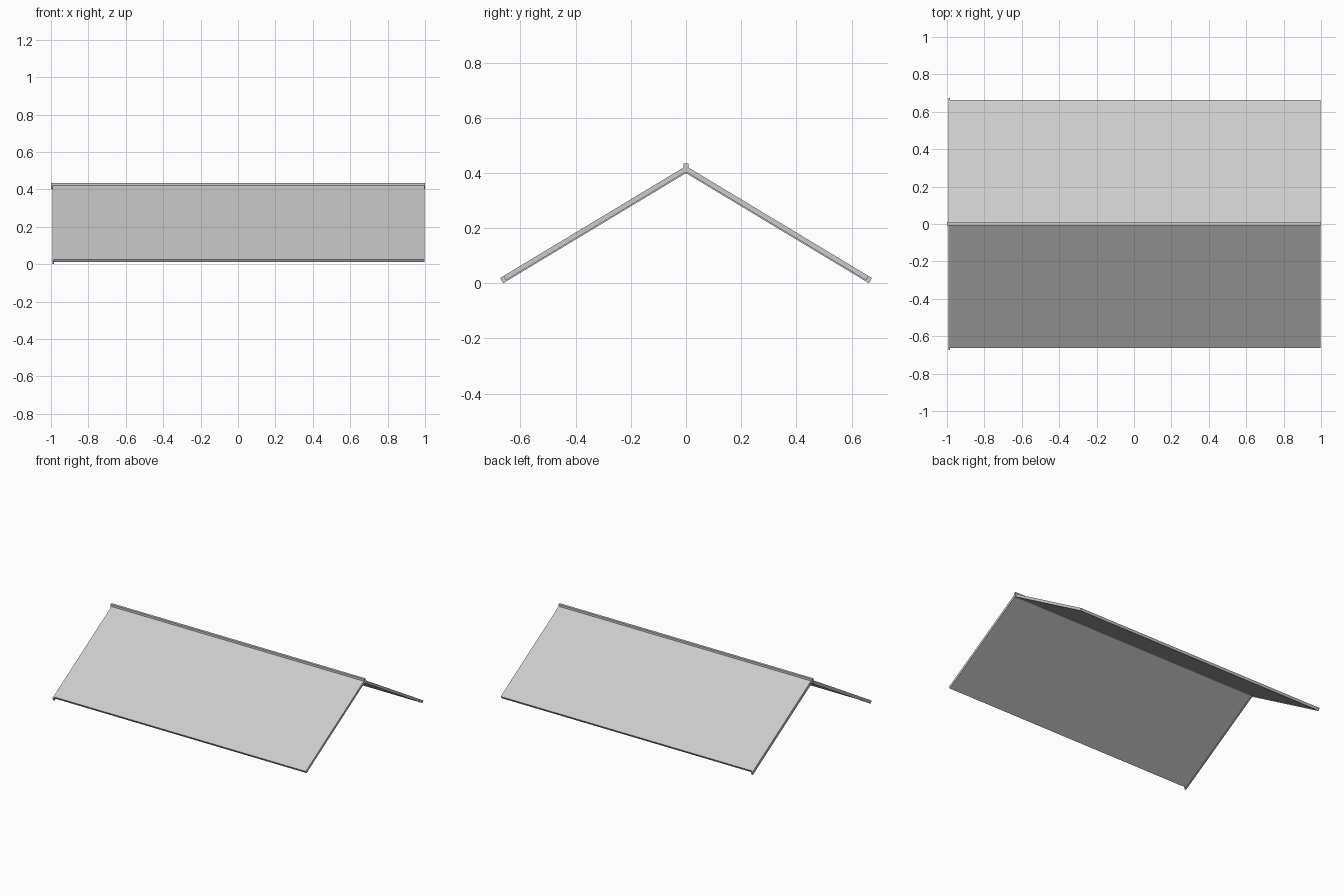
import bpy, bmesh

if "Cube" in bpy.data.objects:
    bpy.data.objects.remove(bpy.data.objects["Cube"])

def prism(name, profile, x0, x1):
    """Extrude a closed (y, z) profile along x."""
    bm = bmesh.new()
    face = bm.faces.new([bm.verts.new((x0, y, z)) for y, z in profile])
    ext = bmesh.ops.extrude_face_region(bm, geom=[face])
    verts = [v for v in ext["geom"] if isinstance(v, bmesh.types.BMVert)]
    bmesh.ops.translate(bm, verts=verts, vec=(x1 - x0, 0, 0))
    bmesh.ops.recalc_face_normals(bm, faces=bm.faces)
    mesh = bpy.data.meshes.new(name)
    bm.to_mesh(mesh)
    bm.free()
    obj = bpy.data.objects.new(name, mesh)
    bpy.context.collection.objects.link(obj)
    return obj

SLOPE = 0.602
PEAK = 0.425
NY, NZ = 0.516, 0.857  # unit normal of the slope

def slope_profile(side, reach, thick):
    """Sloping board with a square-cut eave and a plumb cut at the ridge."""
    eave_z = PEAK - SLOPE * reach
    pts = [(0, PEAK), (reach, eave_z),
           (reach - NY * thick, eave_z - NZ * thick), (0, PEAK - thick / NZ)]
    return [(side * y, z) for y, z in pts]

for side, label in ((-1, "front"), (1, "back")):
    # roof slope
    prism(label + "_roof_panel", slope_profile(side, 0.662, 0.018), -0.985, 0.998)
    # gable trim board on the left end
    prism(label + "_gable_board", slope_profile(side, 0.674, 0.022), -0.992, -0.983)

# ridge beam
prism("ridge_cap", [(-0.009, 0.402), (0.009, 0.402), (0.009, 0.434), (-0.009, 0.434)], -1.0, 1.0)
